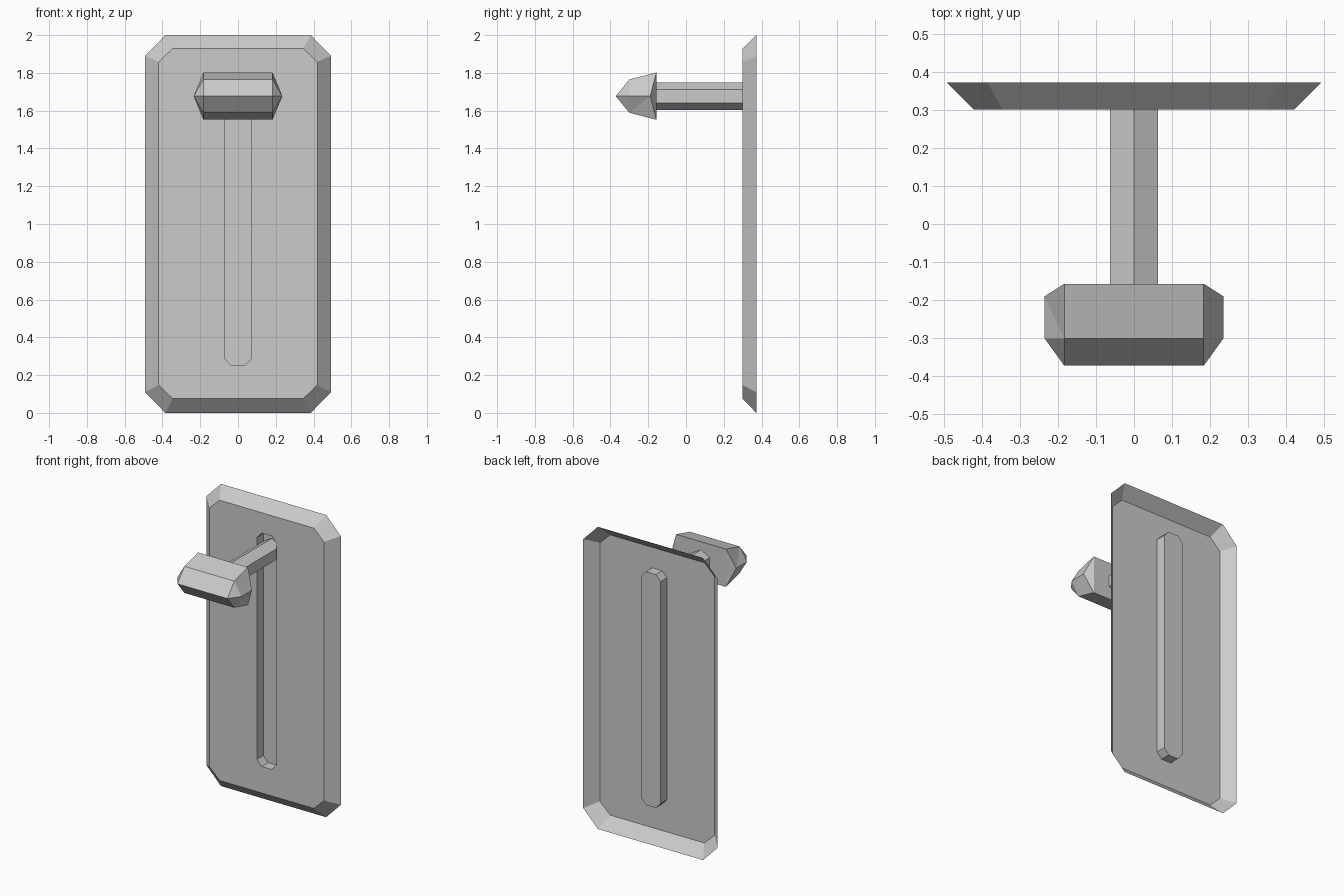
import bpy
import bmesh
import math

if "Cube" in bpy.data.objects:
    bpy.data.objects.remove(bpy.data.objects["Cube"], do_unlink=True)

grey = bpy.data.materials.new("light_grey")
grey.use_nodes = True
colour = (0.6, 0.6, 0.6, 1)
grey.diffuse_color = colour
grey.node_tree.nodes["Principled BSDF"].inputs["Base Color"].default_value = colour

AXIS_Z = 1.677


def add_object(name, bm):
    mesh = bpy.data.meshes.new(name)
    bm.to_mesh(mesh)
    bm.free()
    mesh.materials.append(grey)
    obj = bpy.data.objects.new(name, mesh)
    bpy.context.collection.objects.link(obj)
    return obj


def octagon(half_w, bottom, top, cut_x, cut_z, y):
    """Rectangle with clipped corners, anticlockwise from the front."""
    a, b = half_w, half_w - cut_x
    lo, hi = bottom + cut_z, top - cut_z
    return [(-b, y, bottom), (b, y, bottom), (a, y, lo), (a, y, hi),
            (b, y, top), (-b, y, top), (-a, y, hi), (-a, y, lo)]


def loft(name, loops):
    """Join successive loops with quads and cap the last one."""
    bm = bmesh.new()
    rings = [[bm.verts.new(p) for p in loop] for loop in loops]
    n = len(rings[0])
    for outer, inner in zip(rings, rings[1:]):
        for i in range(n):
            j = (i + 1) % n
            bm.faces.new((outer[i], outer[j], inner[j], inner[i]))
    bm.faces.new(rings[-1])
    return add_object(name, bm)


# Open-backed plate: sloping rim, front face and sunken slot
loft("wall_plate", [
    octagon(0.492, 0, 2, 0.107, 0.11, 0.372),
    octagon(0.42, 0.075, 1.93, 0.075, 0.072, 0.3),
    octagon(0.071, 0.25, 1.795, 0.035, 0.038, 0.3),
    octagon(0.071, 0.25, 1.795, 0.035, 0.038, 0.367),
])

# Six-sided stem, standing in the slot
stem_loops = []
for y in (0.355, -0.157):
    angles = [math.radians(60 * i + 30) for i in range(6)]
    stem_loops.append([(0.0725 * math.cos(t), y, AXIS_Z - 0.0725 * -math.sin(t))
                       for t in angles])
loft("lever_stem", stem_loops)

# Handle: five-sided bar with pointed ends
bm = bmesh.new()
profile = [(-0.372, 0), (-0.3, 0.088), (-0.157, 0.125),
           (-0.157, -0.125), (-0.3, -0.088)]
sections = []
for side in (-1, 1):
    ring = [bm.verts.new((side * 0.183, y, AXIS_Z + z)) for y, z in profile]
    front, rear = [bm.verts.new((side * 0.235, y, AXIS_Z)) for y in (-0.3, -0.19)]
    nose, top, back_top, back_low, low = ring
    for shoulder, corner in ((top, back_top), (low, back_low)):
        bm.faces.new((nose, shoulder, front))
        bm.faces.new((shoulder, rear, front))
        bm.faces.new((shoulder, corner, rear))
    bm.faces.new((back_top, back_low, rear))
    sections.append(ring)
for i in range(5):
    j = (i + 1) % 5
    bm.faces.new((sections[0][i], sections[0][j], sections[1][j], sections[1][i]))
bmesh.ops.recalc_face_normals(bm, faces=bm.faces)
add_object("lever_handle", bm)
